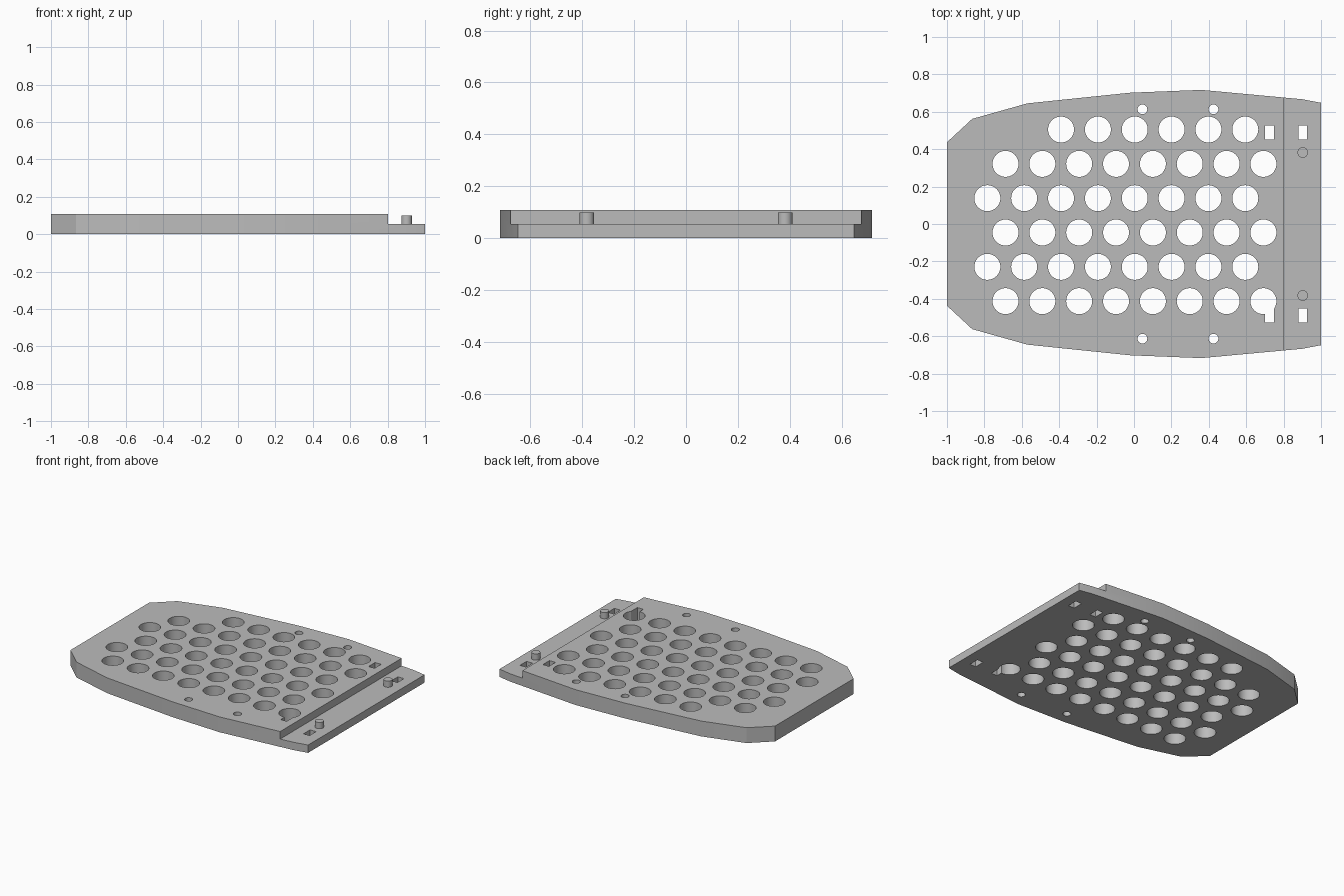
import bpy, bmesh, math
from mathutils import Matrix

old = bpy.data.objects.get("Cube")
if old:
    bpy.data.objects.remove(old, do_unlink=True)

TOP, STEP = 0.108, 0.055
STEP_X = 0.802

grey = bpy.data.materials.new("plain grey")
grey.use_nodes = True
colour = (0.5, 0.5, 0.5, 1)
grey.diffuse_color = colour
grey.node_tree.nodes["Principled BSDF"].inputs["Base Color"].default_value = colour


def make_object(name, bm):
    mesh = bpy.data.meshes.new(name)
    bmesh.ops.recalc_face_normals(bm, faces=bm.faces)
    bm.to_mesh(mesh)
    bm.free()
    mesh.materials.append(grey)
    ob = bpy.data.objects.new(name, mesh)
    bpy.context.collection.objects.link(ob)
    return ob


def add_cylinder(bm, x, y, r, z0, z1, sides):
    bmesh.ops.create_cone(bm, cap_ends=True, segments=sides, radius1=r, radius2=r,
                          depth=z1 - z0, matrix=Matrix.Translation((x, y, (z0 + z1) / 2)))


def add_box(bm, x, y, z, sx, sy, sz):
    bmesh.ops.create_cube(bm, size=1, matrix=Matrix.Translation((x, y, z))
                          @ Matrix.Diagonal((sx, sy, sz, 1)))


def smooth(ob):
    bpy.ops.object.select_all(action='DESELECT')
    ob.select_set(True)
    bpy.context.view_layer.objects.active = ob
    bpy.ops.object.shade_smooth_by_angle(angle=math.radians(20))


# Plate: half outline mirrored across y and extruded upward
half = [(-1, 0.437), (-0.865, 0.562), (-0.57, 0.645), (-0.02, 0.702),
        (0.36, 0.717), (0.9, 0.667), (1, 0.648)]
outline = [(x, -y) for x, y in half] + half[::-1]
bm = bmesh.new()
base = bm.faces.new([bm.verts.new((x, y, 0)) for x, y in outline])
grown = bmesh.ops.extrude_face_region(bm, geom=[base], use_keep_orig=True)
for v in grown["geom"]:
    if isinstance(v, bmesh.types.BMVert):
        v.co.z = TOP
plate = make_object("plate", bm)

# Cutter for the lowered ledge
bm = bmesh.new()
add_box(bm, STEP_X + 0.25, 0, STEP + 0.25, 0.5, 2, 0.5)
cutters = [make_object("ledge_cutter", bm)]

# Cutter for the staggered round holes and the small screw holes
bm = bmesh.new()
PITCH = 0.197
rows = [(-0.390, 6), (-0.687, 8), (-0.784, 8), (-0.687, 8), (-0.784, 8), (-0.687, 8)]
for r, (x0, count) in enumerate(rows):
    for i in range(count):
        add_cylinder(bm, x0 + i * PITCH, 0.505 - r * 0.1835, 0.0695, -0.1, 0.3, 48)
for x in (0.045, 0.425):
    for side in (1, -1):
        add_cylinder(bm, x, side * 0.613, 0.026, -0.1, 0.3, 32)
cutters.append(make_object("hole_cutter", bm))

# Cutter for the rectangular slots
bm = bmesh.new()
for x in (0.724, 0.902):
    for side in (1, -1):
        add_box(bm, x, side * 0.489, 0.1, 0.047, 0.073, 0.4)
cutters.append(make_object("slot_cutter", bm))

# Cut the plate and keep the finished mesh
for cutter in cutters:
    mod = plate.modifiers.new(cutter.name, 'BOOLEAN')
    mod.operation = 'DIFFERENCE'
    mod.solver = 'EXACT'
    mod.object = cutter
    cutter.hide_render = True
graph = bpy.context.evaluated_depsgraph_get()
finished = bpy.data.meshes.new_from_object(plate.evaluated_get(graph))
plate.modifiers.clear()
plate.data = finished
for cutter in cutters:
    bpy.data.objects.remove(cutter, do_unlink=True)
smooth(plate)

# Locating pegs on the ledge
for name, side in (("left_peg", 1), ("right_peg", -1)):
    bm = bmesh.new()
    add_cylinder(bm, 0.902, side * 0.382, 0.028, STEP, 0.099, 32)
    # left and right follow the ledge side facing +y and -y
    peg = make_object(name.replace("left", "back").replace("right", "front"), bm)
    smooth(peg)
